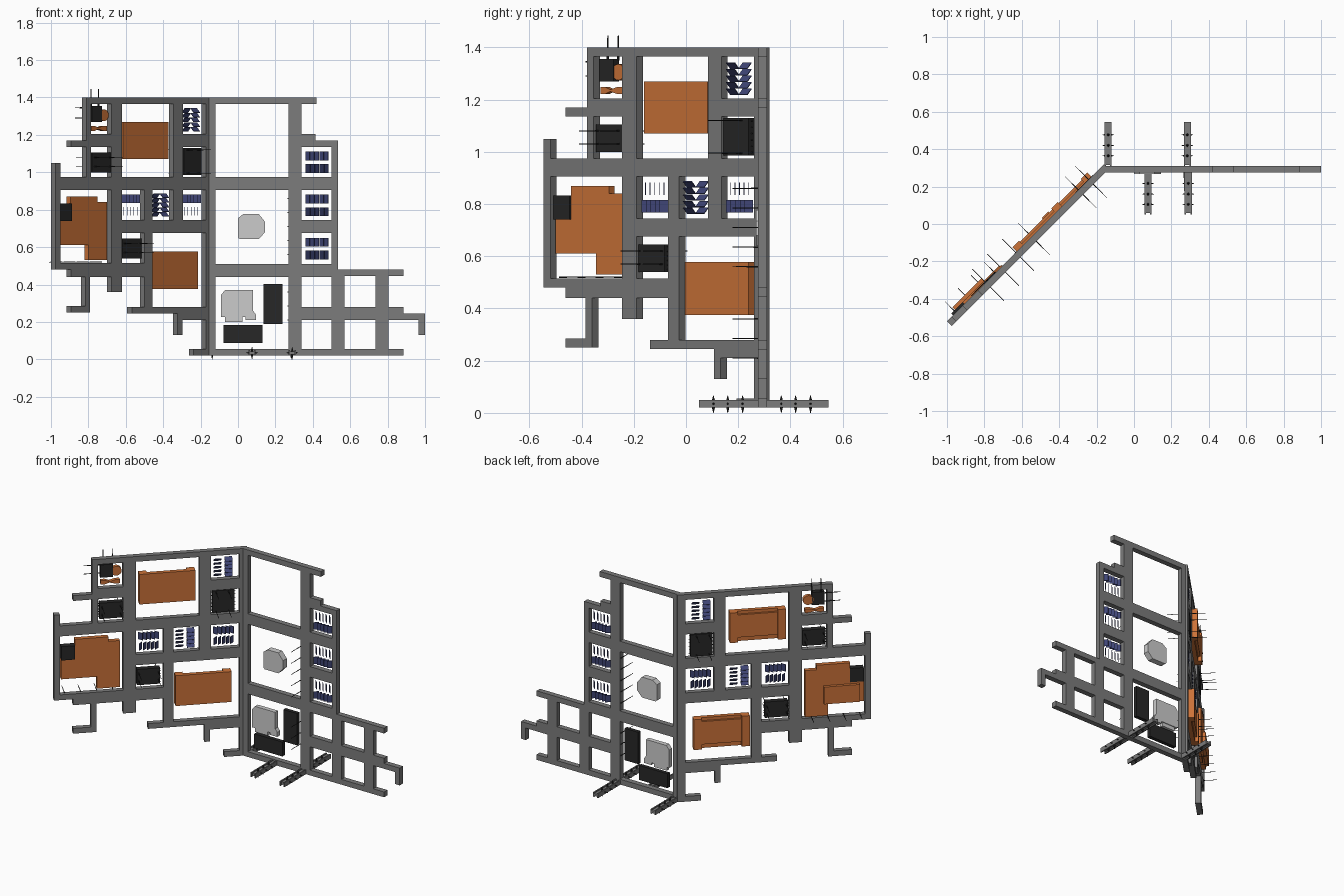
import bpy, bmesh, math
from mathutils import Matrix, Vector

if "Cube" in bpy.data.objects:
    bpy.data.objects.remove(bpy.data.objects["Cube"])

R2 = math.sqrt(2)
LEFT = Matrix.Translation((0, 0.455, 0)) @ Matrix.Rotation(math.radians(45), 4, 'Z')
RIGHT = Matrix.Translation((0, 0.2925, 0))
T = 0.0175  # half wall thickness


def mat(name, c):
    m = bpy.data.materials.new(name)
    m.diffuse_color = (*c, 1)
    m.use_nodes = True
    m.node_tree.nodes["Principled BSDF"].inputs["Base Color"].default_value = m.diffuse_color
    return m


WALL = mat("wall_grey", (0.2, 0.2, 0.2))
BLACK = mat("black", (0.02, 0.02, 0.02))
ORANGE = mat("orange", (0.6, 0.17, 0.04))
NAVY = mat("navy", (0.05, 0.06, 0.18))


class Part:
    """Collects solids in panel space: x along the wall, y to the back, z up."""

    def __init__(self, M, k=1.0):
        self.bm, self.M, self.k = bmesh.new(), M, k

    def box(self, x0, x1, z0, z1, y0=-T, y1=T):
        k = self.k
        m = Matrix.Translation(((x0 + x1) / 2 * k, (y0 + y1) / 2, (z0 + z1) / 2))
        m = m @ Matrix.Diagonal((abs(x1 - x0) * k, y1 - y0, z1 - z0, 1))
        bmesh.ops.create_cube(self.bm, size=1, matrix=m)

    def rod(self, a, b, r=0.003, r2=0.0015):
        a, b = [Vector((p[0] * self.k, p[1], p[2])) for p in (a, b)]
        q = (b - a).to_track_quat('Z', 'Y').to_matrix().to_4x4()
        bmesh.ops.create_cone(self.bm, cap_ends=True, segments=6, radius1=r, radius2=r2,
                              depth=(b - a).length, matrix=Matrix.Translation((a + b) / 2) @ q)

    def plate(self, pts, y0, y1):
        vs = [self.bm.verts.new((x * self.k, y0, z)) for x, z in pts]
        f = self.bm.faces.new(vs)
        r = bmesh.ops.extrude_face_region(self.bm, geom=[f])
        bmesh.ops.translate(self.bm, vec=(0, y1 - y0, 0),
                            verts=[v for v in r['geom'] if isinstance(v, bmesh.types.BMVert)])

    def slat(self, x, z, size, axis, deg):
        m = Matrix.Translation((x, 0, z)) @ Matrix.Rotation(math.radians(deg), 4, axis)
        bmesh.ops.create_cube(self.bm, size=1, matrix=m @ Matrix.Diagonal((*size, 1)))

    def done(self, name, material=None):
        bmesh.ops.recalc_face_normals(self.bm, faces=self.bm.faces)
        me = bpy.data.meshes.new(name)
        self.bm.to_mesh(me)
        self.bm.free()
        ob = bpy.data.objects.new(name, me)
        ob.matrix_world = self.M
        if material:
            me.materials.append(material)
        bpy.context.collection.objects.link(ob)


# Left wall frame (x0, x1, z0, z1)
p = Part(LEFT, R2)
for b in [(-.1825, -.148, .02, 1.4), (-.9875, -.9625, .48, 1.05), (-.8225, -.7975, .975, 1.4),
          (-.6875, -.6325, .36, 1.4), (-.3575, -.3075, .745, 1.4), (-.5125, -.47, .28, .905),
          (-.8225, -.1825, 1.365, 1.4), (-.7975, -.6875, 1.135, 1.205), (-.905, -.8225, 1.135, 1.17),
          (-.3075, -.1825, 1.135, 1.205), (-.9625, -.1825, .905, .975), (-.6325, -.1825, .675, .745),
          (-.9625, -.905, .48, .515), (-.905, -.5125, .44, .515), (-.8275, -.8025, .25, .44),
          (-.905, -.8275, .25, .285), (-.58, -.1825, .245, .28), (-.335, -.1825, .21, .245),
          (-.335, -.31, .13, .21), (-.25, -.1825, .02, .055)]:
    p.box(*b)
p.done("left_wall_frame", WALL)

# Right wall frame
p = Part(RIGHT)
for b in [(-.155, -.12, .02, 1.4), (.27, .34, .02, 1.4), (.5, .535, .51, 1.17), (.5, .57, .02, .48),
          (.735, .805, .02, .48), (-.12, .42, 1.365, 1.4), (.34, .415, 1.135, 1.205),
          (.415, .535, 1.135, 1.17), (-.12, .535, .905, .975), (.34, .535, .675, .745),
          (-.12, .535, .44, .51), (.535, .885, .445, .48), (.34, .885, .21, .28),
          (.885, 1.0, .21, .245), (.965, 1.0, .13, .21), (-.12, .885, .02, .055)]:
    p.box(*b)
p.done("right_wall_frame", WALL)


# Slatted racks: two banks of five slats tilted opposite ways
def rack(name, M, x, z, sideways):
    p = Part(M)
    for i in range(5):
        o = (i - 2) * 0.025
        for s in (-1, 1):
            if sideways:
                p.slat(x + s * .034, z + o, (.047, .032, .003), 'X', 45 * s)
            else:
                p.slat(x + o, z + s * .0335, (.003, .032, .047), 'Z', 45 * s)
    p.done(name, NAVY)


rack("rack_top", LEFT, -.2525 * R2, 1.28, True)
rack("rack_middle", LEFT, -.4175 * R2, .825, True)
rack("rack_left", LEFT, -.575 * R2, .825, False)
rack("rack_right", LEFT, -.25 * R2, .825, False)
for i, z in enumerate((1.053, .823, .592)):
    rack(f"side_rack_{i + 1}", RIGHT, .422, z, False)


# Two sofas with raised arms and back pad
def sofa(name, x0, x1, z0, z1):
    p = Part(LEFT, R2)
    p.box(x0, x1, z0, z1, 0, .028)
    a = .035
    p.box(x0, x0 + a, z0, z1, .028, .05)
    p.box(x1 - a, x1, z0, z1, .028, .05)
    p.box(x0 + a, x1 - a, z0 + .03, z1 - .02, .028, .042)
    p.done(name, ORANGE)


sofa("upper_sofa", -.615, -.372, 1.07, 1.27)
sofa("lower_sofa", -.458, -.215, .375, .577)

# Corner sofa with a raised seat on its back side
p = Part(LEFT, R2)
p.plate([(-.955, .61), (-.955, .74), (-.895, .74), (-.895, .87), (-.75, .87), (-.75, .84),
         (-.70, .84), (-.70, .53), (-.80, .53), (-.80, .61)], 0, .03)
p.box(-.935, -.78, .615, .73, .03, .05)
p.done("corner_sofa", ORANGE)
p = Part(LEFT, R2)
p.box(-.955, -.895, .74, .832, -.01, .03)
p.done("corner_table", BLACK)
p = Part(LEFT, R2)
for x in (-.94, -.87, -.80, -.73):
    p.rod((x, 0, .52), (x, .1, .52))
p.done("corner_rods", BLACK)


# Black cabinets with thin rods through front and back
def cabinet(name, x0, x1, z0, z1, rx, rz):
    p = Part(LEFT, R2)
    p.box(x0, x1, z0, z1, -.015, .02)
    for x in rx:
        for z in rz:
            for s in (-1, 1):
                p.rod((x, 0, z), (x, .12 * s, z))
    n = 6
    for i in range(n):  # small teeth round the edge
        z = z0 + (i + .5) * (z1 - z0) / n
        p.rod((x0 - .006, 0, z), (x1 + .006, 0, z))
    p.done(name, BLACK)


cabinet("upper_cabinet", -.79, -.69, 1.0, 1.105, (-.78, -.70), (1.08, 1.03))
cabinet("lower_cabinet", -.627, -.527, .54, .645, (-.62, -.535), (.62, .57))
cabinet("tall_cabinet", -.3, -.205, .985, 1.13, (-.285, -.23), (.995, 1.12))

# Small room: spiked black box, round stool and bow shaped bench
p = Part(LEFT, R2)
p.box(-.785, -.73, 1.27, 1.355, -.005, .025)
for x in (-.77, -.73):
    p.rod((x, .022, 1.35), (x, .022, 1.445), .005, .002)
for z in (1.345, 1.29):
    p.rod((-.78, .022, z), (-.855, .022, z), .004, .002)
p.done("spiked_box", BLACK)
p = Part(LEFT, R2)
p.plate([(-.715 + .023 * math.cos(a * math.pi / 8), 1.305 + .031 * math.sin(a * math.pi / 8))
         for a in range(16)], 0, .025)
p.done("stool", ORANGE)
p = Part(LEFT, R2)
p.plate([(-.783, 1.222), (-.783, 1.248), (-.765, 1.248), (-.745, 1.238), (-.72, 1.248), (-.70, 1.248),
         (-.70, 1.222), (-.72, 1.222), (-.745, 1.231), (-.765, 1.222)], 0, .025)
p.done("bow_bench", ORANGE)

# Light tables and dark benches in the right wall
p = Part(RIGHT)
p.plate([(0, .65), (0, .755), (.03, .778), (.11, .778), (.145, .735), (.145, .68),
         (.11, .642), (.01, .642)], -.025, .015)
p.done("octagon_table")
p = Part(RIGHT)
p.plate([(-.09, .225), (-.09, .345), (-.07, .37), (.08, .37), (.08, .26), (.095, .24),
         (.095, .21), (.04, .21), (.04, .225)], -.015, .015)
p.box(-.07, .025, .2, .225, -.015, .01)
p.done("low_table")
p = Part(RIGHT)
p.box(.137, .237, .19, .402, -.01, .015)
p.box(-.078, .13, .087, .183, -.01, .015)
p.done("dark_benches", BLACK)
p = Part(RIGHT)
for z in (.86, .785, .71, .635, .56, .36, .285, .21):
    p.rod((.268, .01, z), (.268, -.115, z))
p.done("wall_rods", BLACK)

# Foot beams with spikes, two in front and two behind
feet, spikes = Part(Matrix()), Part(Matrix())
for x, y0, y1 in ((.075, .05, .28), (.29, .05, .28), (-.138, .305, .545), (.285, .305, .545)):
    feet.box(x - .016, x + .016, .027, .043, y0 + .01, y1)
    for s in (-1, 1):
        feet.box(x + s * .015 - .004, x + s * .015 + .004, .02, .05, y0, y1)
    for y in ((.105, .16, .217) if y0 < .2 else (.365, .42, .477)):
        for d in ((1, 0, 0), (-1, 0, 0), (0, 0, 1), (0, 0, -1)):
            c, v = Vector((x, y, .035)), Vector(d)
            spikes.rod(c + v * .005, c + v * (.035 if d[2] < 0 else .031), .008, .001)
feet.done("foot_beams", WALL)
spikes.done("foot_spikes", BLACK)
